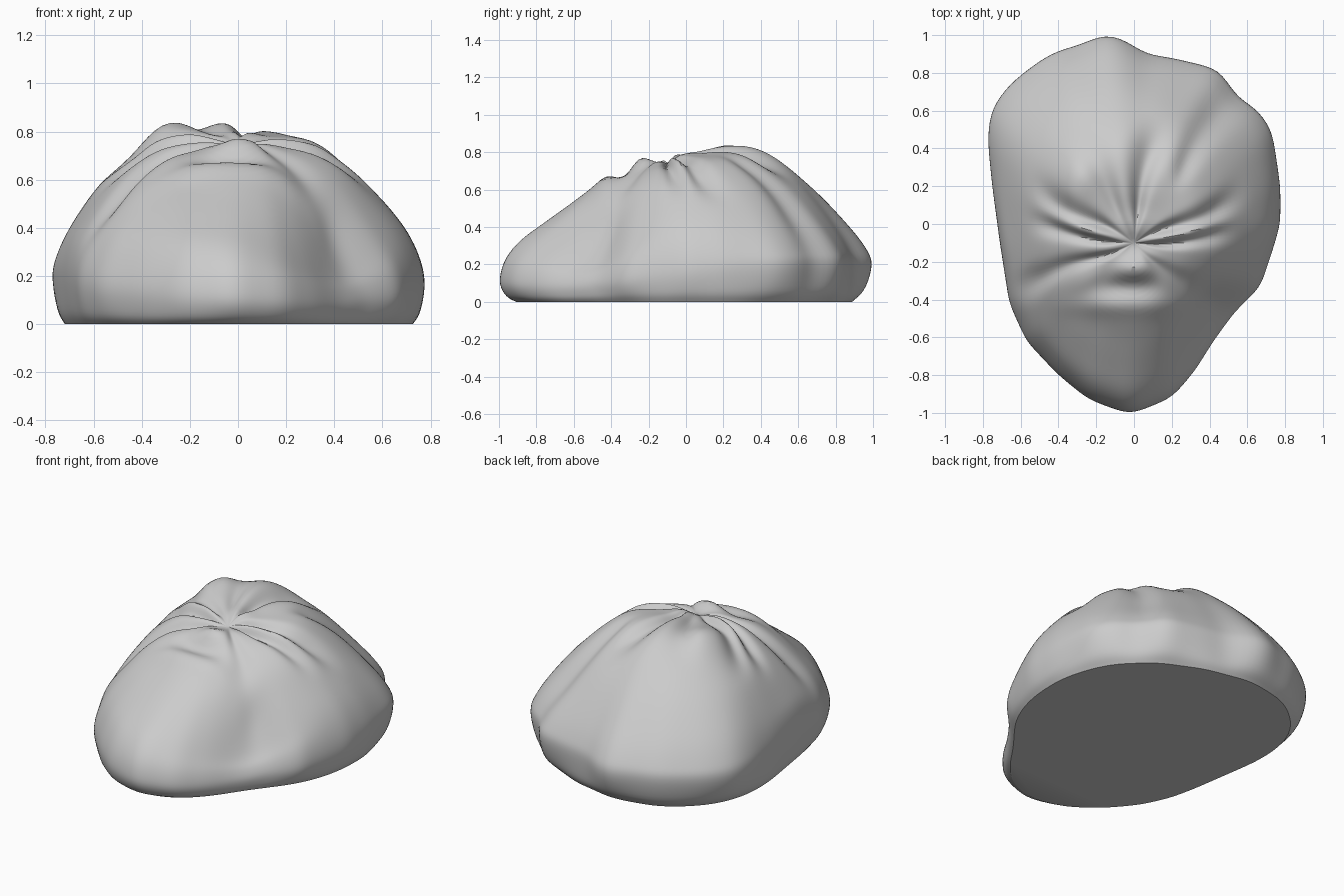
import bpy, bmesh
from math import cos, sin, exp, pi, degrees, radians
from mathutils import Vector

if "Cube" in bpy.data.objects:
    bpy.data.objects.remove(bpy.data.objects["Cube"])

CY = -0.1          # pinch point of the dough is at (0, CY)
N, SUB = 180, 5    # segments around, rings per profile step

# Plan outline seen from above
OUT = [(.775, 0), (.775, .2), (.73, .5), (.65, .61), (.55, .67), (.45, .82), (.2, .88),
       (.05, .90), (-.05, .98), (-.15, 1.01), (-.28, .95), (-.43, .91), (-.56, .82), (-.67, .73),
       (-.76, .6), (-.775, .45), (-.75, .2), (-.71, -.1), (-.66, -.42), (-.57, -.62),
       (-.4, -.8), (-.24, -.93), (-.02, -1.01), (.2, -.92), (.32, -.78), (.42, -.62),
       (.53, -.47), (.67, -.33), (.73, -.15)]

# Radial profile: radius fractions, and heights every 45 degrees from +x
S = [.93, .975, 1, .97, .89, .75, .6, .45, .3, .15, 0]
Z = [[0, .05, .15, .27, .39, .52, .64, .71, .74, .75, .73],
     [0, .06, .20, .28, .39, .54, .67, .76, .78, .77, .73],
     [0, .06, .20, .29, .41, .58, .72, .80, .82, .79, .73],
     [0, .06, .20, .29, .42, .58, .70, .81, .81, .78, .73],
     [0, .06, .20, .33, .43, .56, .66, .73, .76, .76, .73],
     [0, .04, .14, .24, .36, .48, .58, .66, .70, .74, .73],
     [0, .03, .11, .22, .32, .42, .52, .615, .67, .74, .73],
     [0, .03, .08, .14, .21, .39, .55, .65, .71, .75, .73]]

# Pleats: angle, depth (negative = raised fold), width in degrees, from / to radius fraction
PLEATS = [(78, .07, 8, .12, .62), (98, -.02, 10, .15, .6), (25, .06, 7, .12, .7),
          (14, -.025, 6, .15, .65), (4, .06, 6, .1, .65), (150, .06, 8, .14, .65),
          (160, -.02, 6, .18, .65), (171, .06, 6, .14, .7), (202, .05, 6, .14, .9),
          (120, .04, 9, .18, .55), (57, .04, 6, .45, .95), (318, .03, 10, .15, .6),
          (322, .035, 10, .72, .92), (215, -.015, 9, .3, .7)]

# Local swellings: x, y (from the pinch), height, size in x, size in y
LUMPS = [(-.27, .38, .025, .12, .12), (.02, .08, .035, .09, .06), (-.05, -.33, .03, .28, .05),
         (0, -.14, .04, .1, .05), (-.03, -.23, -.03, .12, .035), (.3, .1, .01, .1, .1)]


def outline_radius(a):
    d = Vector((cos(a), sin(a)))
    for p, q in zip(OUT, OUT[1:] + OUT[:1]):
        p, q = Vector((p[0], p[1] - CY)), Vector((q[0], q[1] - CY))
        e = q - p
        den = d.cross(e)
        if den > 1e-9:
            r, t = p.cross(e) / den, p.cross(d) / den
            if r > 0 and -1e-6 <= t <= 1 + 1e-6:
                return r
    return .8


def spline(a, b, c, d, t):
    return b + .5 * t * (c - a + t * (2 * a - 5 * b + 4 * c - d + t * (3 * (b - c) + d - a)))


def along(vals, u):
    i = min(int(u), len(vals) - 2)
    g = lambda k: vals[max(0, min(len(vals) - 1, k))]
    return spline(g(i - 1), g(i), g(i + 1), g(i + 2), u - i)


def height(a, u):
    f = a / (pi / 4)
    i = int(f)
    return spline(*[along(Z[(i + k) % 8], u) for k in (-1, 0, 1, 2)], f - i)


def step(e0, e1, x):
    t = max(0, min(1, (x - e0) / (e1 - e0)))
    return t * t * (3 - 2 * t)


def pleat_depth(a, s):
    total = 0
    for n, (ang, depth, width, s0, s1) in enumerate(PLEATS):
        bend = 8 * sin(5 * s + n)   # keeps the folds from being ruler straight
        d = (degrees(a) - ang - bend * (1 - s) + 180) % 360 - 180
        mask = step(s0 - .1, s0 + .08, s) * (1 - step(s1 - .15, s1 + .1, s))
        total += depth * mask * exp(-(d / width) ** 2)
    return total


def dough_point(a, u, radius):
    s = along(S, u)
    p = Vector((s * radius * cos(a), s * radius * sin(a), max(0, height(a, u))))
    k = pleat_depth(a, s) * step(1, 3, u)
    p -= (p - Vector((0, 0, .1))) * k
    p.z += sum(h * exp(-((p.x - x) / sx) ** 2 - ((p.y - y) / sy) ** 2)
               for x, y, h, sx, sy in LUMPS)
    return (p.x, p.y + CY, p.z)


# Bun: rings from the base edge up to the pinch, closed by a flat base
bm = bmesh.new()
angles = [2 * pi * i / N for i in range(N)]
raw = [outline_radius(a) for a in angles]
radii = [(raw[i - 2] + 2 * raw[i - 1] + 3 * raw[i] + 2 * raw[(i + 1) % N] + raw[(i + 2) % N]) / 9
         for i in range(N)]
soft = [sum(raw[(i + k) % N] for k in range(-10, 11)) / 21 for i in range(N)]
rows = (len(S) - 1) * SUB
rings = []
for j in range(rows):
    u = j / SUB
    w = step(2.5, 7, u)                  # outline lumps fade out towards the top
    w = max(w, .8 * (1 - step(0, 2, u)))  # and towards the base
    rings.append([bm.verts.new(dough_point(a, u, r * (1 - w) + q * w))
                  for a, r, q in zip(angles, radii, soft)])
for lo, hi in zip(rings, rings[1:]):
    for i in range(N):
        k = (i + 1) % N
        bm.faces.new((lo[i], lo[k], hi[k], hi[i]))
tip = bm.verts.new(dough_point(0, len(S) - 1, 0))
for i in range(N):
    bm.faces.new((rings[-1][i], rings[-1][(i + 1) % N], tip))
# soften the folds, leaving the base edge in place
for _ in range(3):
    bmesh.ops.smooth_vert(bm, verts=[v for r in rings[1:] for v in r] + [tip], factor=.5,
                          use_axis_x=True, use_axis_y=True, use_axis_z=True)
for v in rings[0]:
    v.co.z = 0
bm.faces.new(rings[0][::-1])
bmesh.ops.recalc_face_normals(bm, faces=bm.faces)

mesh = bpy.data.meshes.new("steamed_bun")
bm.to_mesh(mesh)
bm.free()
bun = bpy.data.objects.new("steamed_bun", mesh)
bpy.context.collection.objects.link(bun)
bpy.context.view_layer.objects.active = bun
bun.select_set(True)
bpy.ops.object.shade_smooth_by_angle(angle=radians(35))
